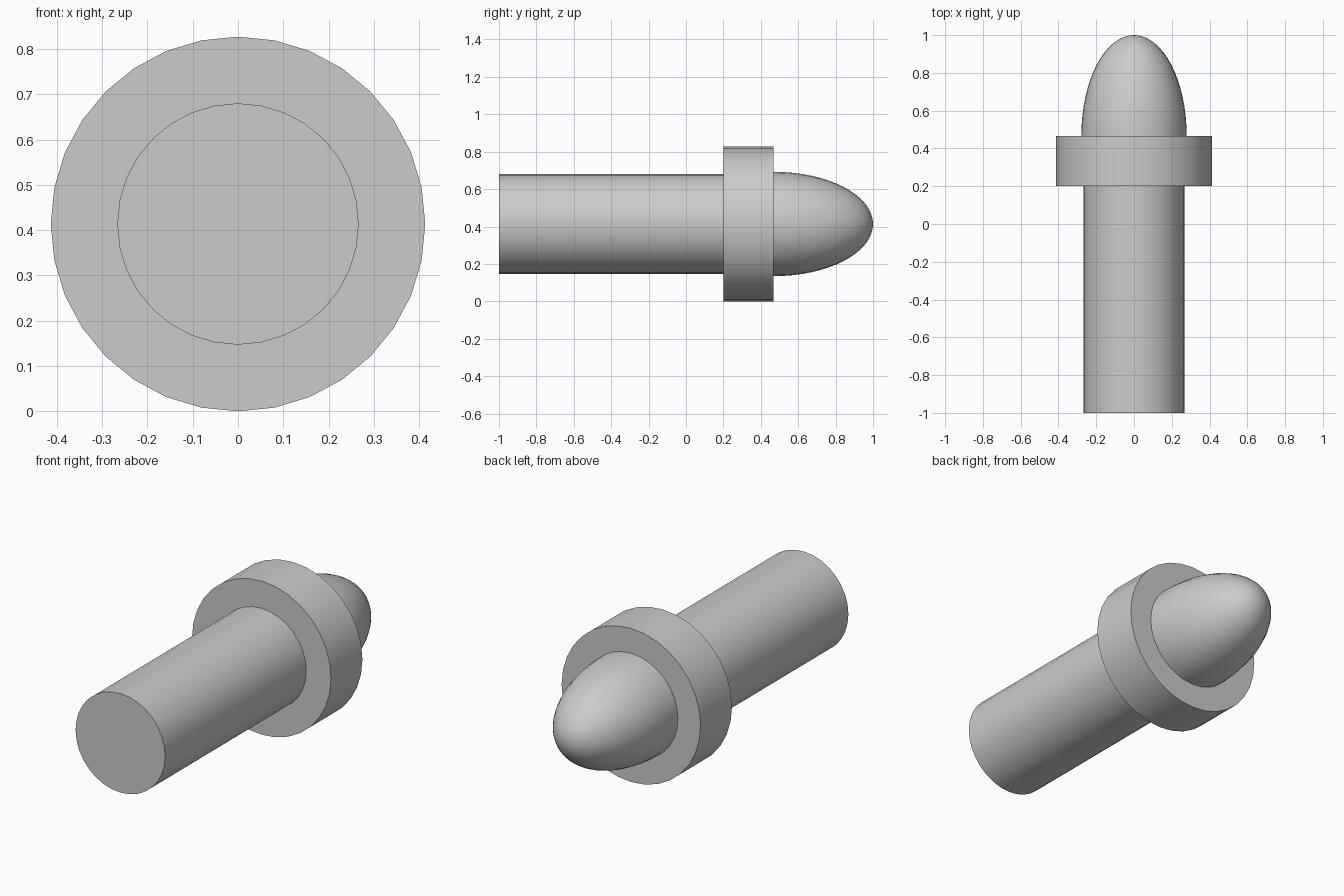
import bpy
import bmesh
import math
from mathutils import Matrix, Vector

old = bpy.data.objects.get("Cube")
if old:
    bpy.data.objects.remove(old, do_unlink=True)

AXIS_Z = 0.4135      # height of the common axis
SIDES = 32

grey = bpy.data.materials.new("light_grey")
grey.use_nodes = True
colour = (0.6, 0.6, 0.6, 1.0)
grey.diffuse_color = colour
grey.node_tree.nodes["Principled BSDF"].inputs["Base Color"].default_value = colour


def finish(bm, name):
    """Turn a bmesh into a smooth-shaded object with crisp rims."""
    bmesh.ops.recalc_face_normals(bm, faces=bm.faces[:])
    mesh = bpy.data.meshes.new(name)
    bm.to_mesh(mesh)
    bm.free()
    mesh.materials.append(grey)
    obj = bpy.data.objects.new(name, mesh)
    bpy.context.collection.objects.link(obj)
    bpy.ops.object.select_all(action='DESELECT')
    obj.select_set(True)
    bpy.context.view_layer.objects.active = obj
    bpy.ops.object.shade_smooth_by_angle(angle=math.radians(35))


def placed(y):
    """Lay a z-aligned primitive along +y at the axis height."""
    return Matrix.Translation((0, y, AXIS_Z)) @ Matrix.Rotation(-math.pi / 2, 4, 'X')


def cylinder(name, radius, y0, y1):
    bm = bmesh.new()
    bmesh.ops.create_cone(bm, cap_ends=True, segments=SIDES, radius1=radius,
                          radius2=radius, depth=y1 - y0, matrix=placed((y0 + y1) / 2))
    finish(bm, name)


def dome(name, radius, y0, y1):
    bm = bmesh.new()
    stretch = Matrix.Diagonal((radius, radius, y1 - y0, 1))
    bmesh.ops.create_uvsphere(bm, u_segments=SIDES, v_segments=SIDES, radius=1,
                              matrix=placed(y0) @ stretch)
    # Keep the front half and close its base
    bmesh.ops.bisect_plane(bm, geom=bm.verts[:] + bm.edges[:] + bm.faces[:], dist=1e-4,
                           plane_co=Vector((0, y0, 0)), plane_no=Vector((0, 1, 0)),
                           clear_inner=True)
    bmesh.ops.holes_fill(bm, edges=[e for e in bm.edges if e.is_boundary])
    finish(bm, name)


# Long shaft, wide collar and rounded nose on one axis
cylinder("shaft", 0.2665, -1.0, 0.2)
cylinder("collar", 0.4135, 0.2, 0.467)
dome("nose", 0.279, 0.467, 1.0)
